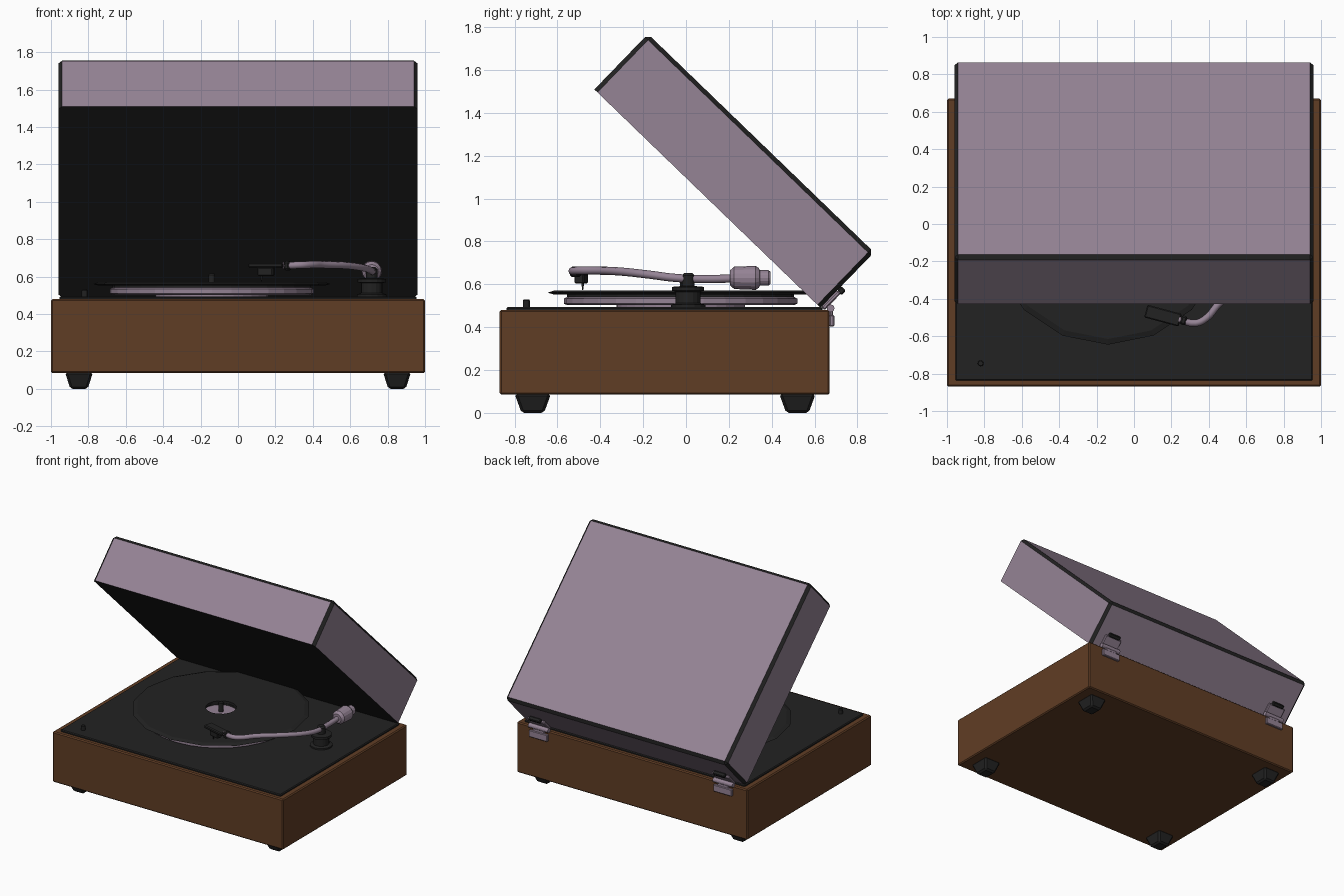
import bpy, bmesh, math
from mathutils import Matrix, Vector

if "Cube" in bpy.data.objects:
    bpy.data.objects.remove(bpy.data.objects["Cube"])


def material(name, rgb):
    m = bpy.data.materials.new(name)
    m.diffuse_color = (*rgb, 1)
    m.use_nodes = True
    m.node_tree.nodes["Principled BSDF"].inputs["Base Color"].default_value = m.diffuse_color
    return m


WOOD = material("brown wood", (0.118, 0.047, 0.018))
DARK = material("charcoal", (0.016, 0.016, 0.016))
MAUVE = material("mauve grey", (0.30, 0.228, 0.30))


def finish(name, bm, mats, matrix=Matrix()):
    me = bpy.data.meshes.new(name)
    bm.to_mesh(me)
    bm.free()
    ob = bpy.data.objects.new(name, me)
    for m in mats:
        me.materials.append(m)
    ob.matrix_world = matrix
    bpy.context.collection.objects.link(ob)
    return ob


def box(name, size, loc, mat, bevel=0.0, matrix=Matrix(), rz=0.0, taper=1.0):
    bm = bmesh.new()
    bmesh.ops.create_cube(bm, size=1)
    for v in bm.verts:
        k = taper if v.co.z < 0 else 1
        v.co = Vector((v.co.x * size[0] * k, v.co.y * size[1] * k, v.co.z * size[2]))
    if bevel:
        bmesh.ops.bevel(bm, geom=bm.edges[:], offset=bevel, segments=1, affect='EDGES')
    return finish(name, bm, [mat], matrix @ Matrix.Translation(loc) @ Matrix.Rotation(rz, 4, 'Z'))


def lathe(name, profile, mat, matrix, sides=16, ring=False):
    """Revolve (radius, height) points; ring=True closes the profile on itself."""
    bm = bmesh.new()
    rings = [[bm.verts.new((r * math.cos(2 * math.pi * i / sides),
                            r * math.sin(2 * math.pi * i / sides), z))
              for i in range(sides)] for r, z in profile]
    pairs = list(zip(rings, rings[1:]))
    if ring:
        pairs.append((rings[-1], rings[0]))
    else:
        bm.faces.new(rings[0])
        bm.faces.new(rings[-1])
    for a, b in pairs:
        for i in range(sides):
            j = (i + 1) % sides
            bm.faces.new((a[i], a[j], b[j], b[i]))
    bmesh.ops.recalc_face_normals(bm, faces=bm.faces[:])
    return finish(name, bm, [mat], matrix)


def at(x, y, z=0.0):
    return Matrix.Translation((x, y, z))


# Wooden cabinet with dark deck plate
box("cabinet", (2.0, 1.54, 0.395), (0, -0.10, 0.2825), WOOD, 0.008)
box("deck_plate", (1.91, 1.475, 0.06), (0, -0.10, 0.464), DARK, 0.006)

# Tapered feet
for sx in (-1, 1):
    for y in (-0.715, 0.52):
        box("foot", (0.15, 0.17, 0.09), (sx * 0.85, y, 0.045), DARK, 0.012, taper=0.62)

# Platter, record and spindle
lathe("platter", [(0.3, 0.485), (0.3, 0.503), (0.53, 0.503), (0.545, 0.51),
                  (0.545, 0.533), (0.53, 0.541)], MAUVE, at(-0.14, -0.025), 32)
lathe("record", [(0.11, 0.552), (0.11, 0.571), (0.605, 0.571), (0.635, 0.561),
                 (0.605, 0.552)], DARK, at(-0.14, -0.01), 16, ring=True)
lathe("record_mat", [(0.53, 0.541), (0.53, 0.553), (0.12, 0.553), (0.12, 0.541)],
      DARK, at(-0.14, -0.025), 32, ring=True)
lathe("spindle", [(0.018, 0.53), (0.018, 0.61), (0.012, 0.617)], DARK, at(-0.14, -0.01), 12)

# Small power button
lathe("power_button", [(0.016, 0.48), (0.016, 0.525), (0.012, 0.53)], DARK, at(-0.82, -0.745), 12)

# Tonearm pivot column
lathe("tonearm_base", [(0.08, 0.48), (0.08, 0.505), (0.058, 0.512), (0.058, 0.565),
                       (0.075, 0.57), (0.075, 0.588), (0.03, 0.592), (0.03, 0.64),
                       (0.02, 0.652)], DARK, at(0.715, 0.01), 16)

# Curved tonearm tube
cu = bpy.data.curves.new("tonearm", 'CURVE')
cu.dimensions = '3D'
path = [(0.715, 0.25, 0.628), (0.715, 0.08, 0.625), (0.715, -0.05, 0.63), (0.68, -0.17, 0.645),
        (0.58, -0.31, 0.66), (0.45, -0.43, 0.664), (0.39, -0.50, 0.664),
        (0.33, -0.53, 0.662), (0.24, -0.51, 0.658)]
sp = cu.splines.new('BEZIER')
sp.bezier_points.add(len(path) - 1)
for p, co in zip(sp.bezier_points, path):
    p.co = co
    p.handle_left_type = p.handle_right_type = 'AUTO'
sp.resolution_u = 4
cu.bevel_depth = 0.019
cu.bevel_resolution = 2
cu.use_fill_caps = True
cu.materials.append(MAUVE)
bpy.context.collection.objects.link(bpy.data.objects.new("tonearm", cu))

# Counterweight, lying along y
along_y = at(0.715, 0, 0.63) @ Matrix.Rotation(-math.pi / 2, 4, 'X')
lathe("counterweight", [(0.035, 0.205), (0.052, 0.225), (0.056, 0.325), (0.046, 0.34),
                        (0.036, 0.345), (0.036, 0.385), (0.028, 0.395)], MAUVE, along_y, 16)

# Headshell, cartridge and collar
tilt = -math.radians(15)
box("headshell", (0.19, 0.07, 0.025), (0.155, -0.49, 0.66), DARK, 0.006, rz=tilt)
box("cartridge", (0.085, 0.045, 0.045), (0.15, -0.489, 0.627), DARK, 0.005, rz=tilt)
box("stylus", (0.012, 0.012, 0.035), (0.125, -0.482, 0.592), DARK, rz=tilt, taper=0.3)
box("headshell_collar", (0.035, 0.05, 0.05), (0.265, -0.515, 0.658), DARK, 0.01, rz=tilt)

# Hinged lid: open shell with dark chamfered edges
LID = at(0, 0.10, 1.0) @ Matrix.Rotation(-math.radians(44), 4, 'X')
W, D, H, T = 1.92, 1.467, 0.36, 0.018
bm = bmesh.new()
for w, d, h, bev in ((W, D, H, 0.02), (W - 2 * T, D - 2 * T, H - T, 0.035)):
    new = bmesh.ops.create_cube(bm, size=1)["verts"]
    for v in new:
        v.co = Vector((v.co.x * w, v.co.y * d, (v.co.z + 0.5) * h))
    faces = {f for v in new for f in v.link_faces}
    floor = [f for f in faces if all(v.co.z < 1e-4 for v in f.verts)]
    bmesh.ops.delete(bm, geom=floor, context='FACES_ONLY')
    edges = list({e for v in new for e in v.link_edges if not e.is_boundary})
    bmesh.ops.bevel(bm, geom=edges, offset=bev, segments=1, affect='EDGES')
bmesh.ops.bridge_loops(bm, edges=[e for e in bm.edges if e.is_boundary])
bmesh.ops.recalc_face_normals(bm, faces=bm.faces[:])
bm.normal_update()
for f in bm.faces:
    chamfer = max(abs(c) for c in f.normal) < 0.99
    rim = f.calc_center_median().z < 0.001
    f.material_index = 1 if chamfer or rim else 0
finish("lid", bm, [MAUVE, DARK], LID)

# Hinges: lid leaf outside and inside, barrel, and cabinet bracket
for x in (-0.8, 0.8):
    box("hinge_lid_leaf", (0.15, 0.022, 0.11), (x, D / 2 + 0.011, 0.06), MAUVE, 0.006, LID)
    box("hinge_leaf_clip", (0.10, 0.03, 0.03), (x, D / 2 + 0.015, 0.125), DARK, 0.006, LID)
    box("hinge_inner_plate", (0.16, 0.012, 0.14), (x, D / 2 - T - 0.005, 0.085), MAUVE, 0.004, LID)
    box("hinge_bracket", (0.16, 0.022, 0.055), (x, 0.681, 0.43), MAUVE, 0.005)
    box("hinge_bracket_neck", (0.10, 0.016, 0.05), (x, 0.678, 0.468), MAUVE, 0.004)
    lathe("hinge_barrel", [(0.018, -0.085), (0.018, 0.085)], MAUVE,
          at(x, 0.675, 0.488) @ Matrix.Rotation(math.pi / 2, 4, 'Y'), 12)
